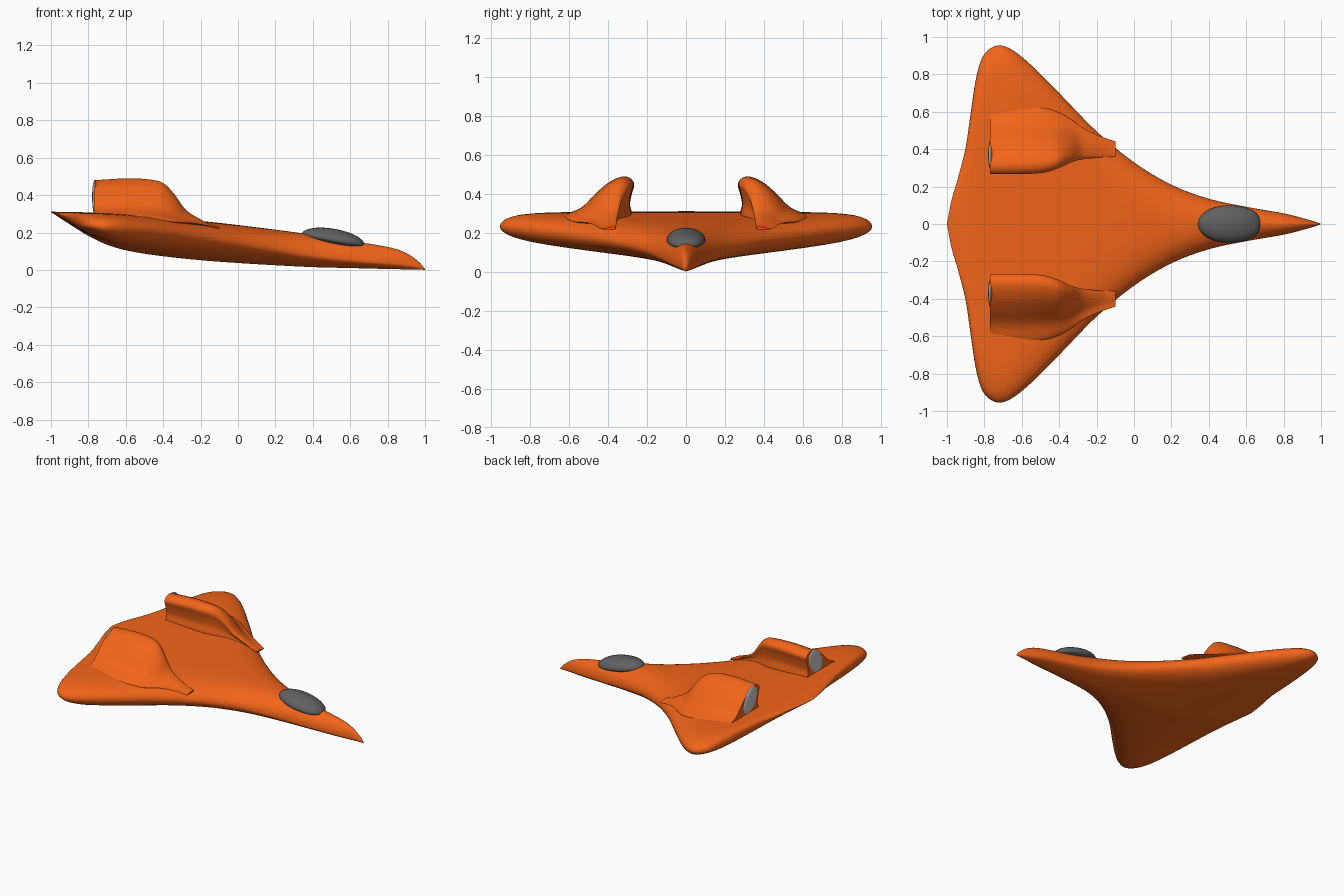
import bpy, bmesh, math
from mathutils import Matrix

if "Cube" in bpy.data.objects:
    bpy.data.objects.remove(bpy.data.objects["Cube"])


def material(name, rgb):
    m = bpy.data.materials.new(name)
    m.diffuse_color = (*rgb, 1)
    m.use_nodes = True
    m.node_tree.nodes["Principled BSDF"].inputs["Base Color"].default_value = m.diffuse_color
    return m


def smooth_rows(rows, steps, closed=False):
    """Catmull-Rom resampling of a list of equal-length tuples."""
    n, out = len(rows), []
    get = (lambda i: rows[i % n]) if closed else (lambda i: rows[min(max(i, 0), n - 1)])
    for i in range(n if closed else n - 1):
        a, b, c, d = (get(i + k) for k in (-1, 0, 1, 2))
        for s in range(steps):
            t = s / steps
            out.append(tuple(q + 0.5 * t * ((r - p) + t * (2*p - 5*q + 4*r - e + t * (3*(q - r) + e - p)))
                             for p, q, r, e in zip(a, b, c, d)))
    if not closed:
        out.append(rows[-1])
    return out


def finish(bm, name, mat=None, mirror=False, angle=50):
    bmesh.ops.remove_doubles(bm, verts=bm.verts, dist=1e-5)
    bmesh.ops.recalc_face_normals(bm, faces=bm.faces)
    me = bpy.data.meshes.new(name)
    bm.to_mesh(me)
    bm.free()
    ob = bpy.data.objects.new(name, me)
    bpy.context.collection.objects.link(ob)
    if mat:
        me.materials.append(mat)
    if mirror:
        ob.modifiers.new("Mirror", 'MIRROR').use_axis = (False, True, False)
    bpy.ops.object.select_all(action='DESELECT')
    bpy.context.view_layer.objects.active = ob
    ob.select_set(True)
    bpy.ops.object.shade_smooth_by_angle(angle=math.radians(angle))
    return ob


def loft(sections):
    bm = bmesh.new()
    loops = [[bm.verts.new(p) for p in s] for s in sections]
    for a, b in zip(loops, loops[1:]):
        for i in range(len(a)):
            j = (i + 1) % len(a)
            bm.faces.new((a[i], a[j], b[j], b[i]))
    bm.faces.new(loops[0])
    bm.faces.new(loops[-1])
    return bm


orange = material("orange", (0.9, 0.13, 0.01))
dark = material("dark_grey", (0.12, 0.12, 0.12))

# Flying-wing hull stations: x, half width, top z, keel z, edge z, squareness
HULL = [(1.0, 0, .003, 0, .002, 1.8), (.97, .012, .04, .002, .015, 1.8),
        (.9, .032, .09, .003, .028, 1.8), (.8, .057, .123, .005, .038, 1.8),
        (.6, .092, .155, .01, .055, 1.9), (.4, .135, .188, .015, .08, 2.1),
        (.2, .21, .215, .025, .115, 2.4), (0, .33, .24, .037, .148, 3),
        (-.2, .495, .262, .052, .178, 4), (-.4, .7, .282, .073, .205, 6),
        (-.55, .85, .295, .095, .222, 8), (-.65, .93, .302, .118, .23, 10),
        (-.72, .955, .305, .143, .232, 10), (-.78, .93, .307, .172, .236, 9),
        (-.82, .87, .308, .193, .242, 8), (-.85, .75, .309, .212, .254, 7),
        (-.875, .58, .31, .228, .27, 6), (-.9, .41, .31, .244, .283, 5),
        (-.94, .25, .31, .27, .296, 4), (-.975, .13, .311, .293, .305, 3),
        (-1, 0, .311, .309, .31, 2)]


def hull_section(x, w, top, keel, edge, p, n=72):
    pts = []
    for i in range(n):
        a = 2 * math.pi * i / n
        u = math.sin(a)
        r = math.sqrt(max(0, 1 - min(1, abs(u)) ** p))
        if math.cos(a) >= 0:
            z = edge + (top - edge) * r
        else:
            q = math.sqrt(max(0, 1 - min(1, abs(u)) ** max(p, 3)))
            z = edge - (edge - keel) * (1 - .3 * abs(u)) * q
        pts.append((x, w * u, z))
    return pts


finish(loft([hull_section(*s) for s in smooth_rows(HULL, 6)]), "wing_body", orange, angle=60)

# Hooked engine cowls: stations x, inner y, width, base z, height
COWL = [(-.77, .266, .36, .29, .19), (-.6, .267, .36, .29, .2), (-.48, .275, .34, .285, .2),
        (-.4, .3, .29, .275, .19), (-.34, .328, .23, .265, .14), (-.28, .345, .17, .258, .065),
        (-.2, .355, .12, .245, .025), (-.1, .36, .08, .22, 0)]
PROFILE = [(1, 0), (.75, .2), (.54, .57), (.37, .83), (.19, .985), (.07, .97), (0, .82),
           (.03, .6), (.06, .3), (.06, -.1), (.5, -.25), (.95, -.12)]
outline = smooth_rows(PROFILE, 4, closed=True)
finish(loft([[(x, y + u * w, b + v * max(h, .01)) for u, v in outline]
             for x, y, w, b, h in smooth_rows(COWL, 6)]), "engine_cowls", orange, mirror=True)

# Exhaust discs, slightly domed and tilted to follow the cowl
bm = bmesh.new()
bmesh.ops.create_uvsphere(bm, u_segments=32, v_segments=16, radius=1,
                          matrix=Matrix.Translation((-.766, .37, .39))
                          @ Matrix.Rotation(math.radians(35), 4, 'X')
                          @ Matrix.Diagonal((.014, .066, .1, 1)))
finish(bm, "exhaust_discs", mirror=True)

# Canopy bubble leaning down toward the nose
bm = bmesh.new()
bmesh.ops.create_uvsphere(bm, u_segments=40, v_segments=20, radius=1)
for v in bm.verts:
    x, y, z = v.co
    blunt = 1 + .25 * max(x, 0) * y * y
    v.co = (.17 * x * blunt, .1 * y, z * (.058 if z > 0 else .03))
bmesh.ops.transform(bm, verts=bm.verts, matrix=Matrix.Translation((.508, 0, .162))
                    @ Matrix.Rotation(math.radians(10), 4, 'Y'))
finish(bm, "canopy", dark)
